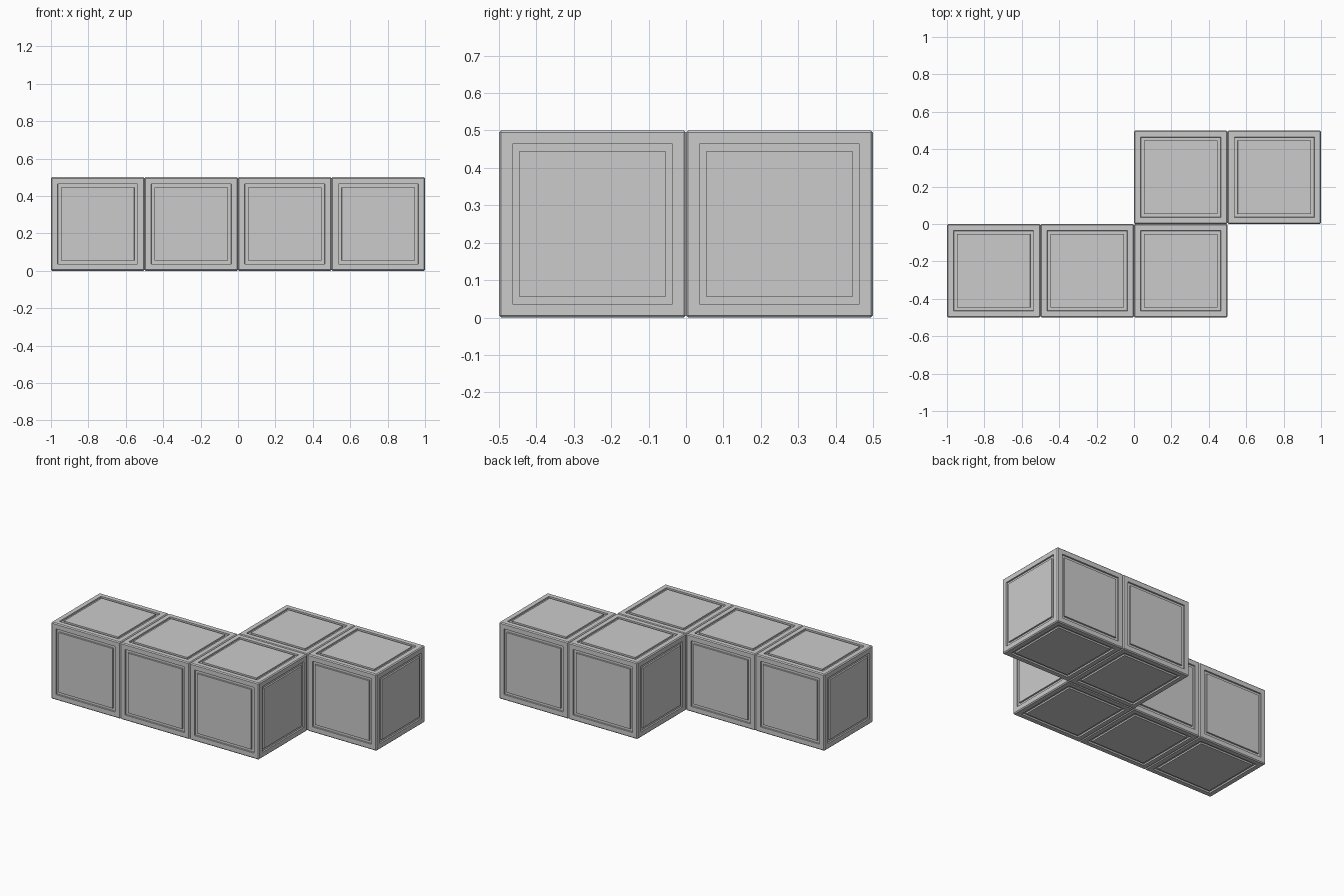
import bpy, bmesh

if "Cube" in bpy.data.objects:
    bpy.data.objects.remove(bpy.data.objects["Cube"])

SIZE = 0.5
CHAMFER = 0.006


def panel_cube_mesh():
    """Chamfered cube with a shallow square groove framing each face."""
    bm = bmesh.new()
    bmesh.ops.create_cube(bm, size=SIZE)
    bmesh.ops.bevel(bm, geom=bm.edges[:], offset=CHAMFER, segments=1,
                    profile=0.5, affect='EDGES')
    panels = [f for f in bm.faces if f.calc_area() > 0.1]

    def inset(width, depth=0.0):
        bm.normal_update()
        bmesh.ops.inset_individual(bm, faces=panels, thickness=width,
                                   depth=depth, use_even_offset=True)

    inset(0.030)            # outer frame
    inset(0.0004, -0.010)   # groove outer wall
    inset(0.018)            # groove floor
    inset(0.0004, 0.010)    # groove inner wall, raised centre panel

    bm.normal_update()
    mesh = bpy.data.meshes.new("panel_cube")
    bm.to_mesh(mesh)
    bm.free()
    return mesh


mesh = panel_cube_mesh()

# Front row of three cubes, back row of two shifted right
rows = [("front_cube", -0.25, (-0.75, -0.25, 0.25)),
        ("back_cube", 0.25, (0.25, 0.75))]
for name, y, xs in rows:
    for i, x in enumerate(xs, 1):
        cube = bpy.data.objects.new(f"{name}_{i}", mesh)
        cube.location = (x, y, SIZE / 2)
        bpy.context.collection.objects.link(cube)
